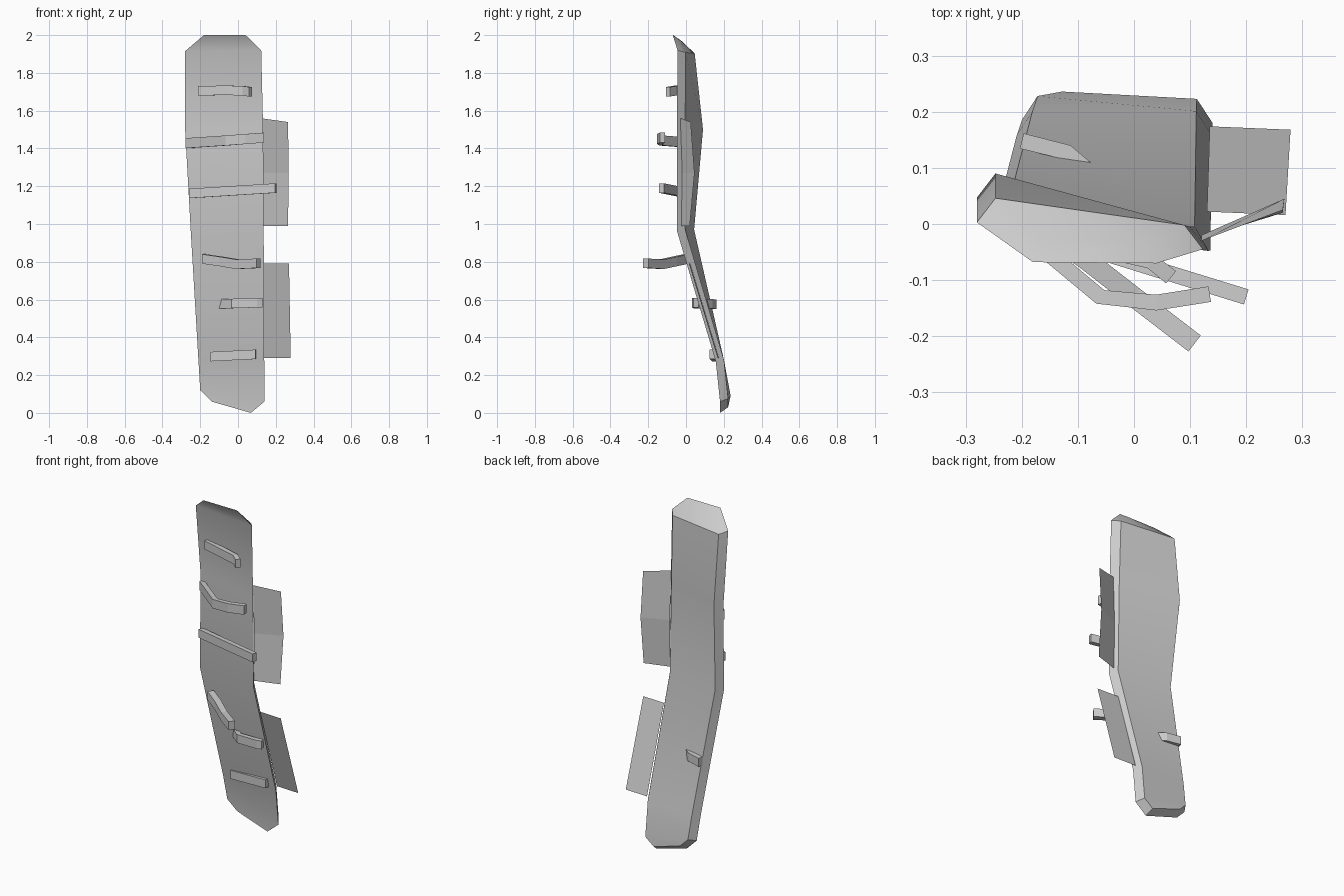
import bpy, bmesh
from mathutils import Vector


def make(name, verts, faces, smooth=None):
    me = bpy.data.meshes.new(name)
    me.from_pydata(verts, [], faces)
    bm = bmesh.new()
    bm.from_mesh(me)
    bmesh.ops.recalc_face_normals(bm, faces=bm.faces)
    bm.to_mesh(me)
    bm.free()
    ob = bpy.data.objects.new(name, me)
    bpy.context.collection.objects.link(ob)
    if smooth:
        bpy.ops.object.select_all(action='DESELECT')
        bpy.context.view_layer.objects.active = ob
        ob.select_set(True)
        bpy.ops.object.shade_smooth_by_angle(angle=smooth)
    return ob


def loft(name, rings, smooth=None):
    """Skin equal-sized rings and cap both ends."""
    n = len(rings[0])
    verts = [v for r in rings for v in r]
    faces = [[i * n + j, i * n + (j + 1) % n, (i + 1) * n + (j + 1) % n, (i + 1) * n + j]
             for i in range(len(rings) - 1) for j in range(n)]
    last = (len(rings) - 1) * n
    faces += [list(range(n)), list(range(last, last + n))]
    return make(name, verts, faces, smooth)


def bar(name, pts, height=0.05, depth=0.028):
    """Rectangular strip swept along a path, mitred at the bends."""
    pts = [Vector(p) for p in pts]
    rings = []
    for i, p in enumerate(pts):
        a, b = pts[max(i - 1, 0)], pts[min(i + 1, len(pts) - 1)]
        t = (b - a).normalized()
        out = Vector((t.y, -t.x, 0)).normalized() * depth / 2
        up = Vector((0, 0, height / 2))
        rings.append([p + out + up, p - out + up, p - out - up, p + out - up])
    loft(name, rings)


# Long bent board: left front (x, y, z), right front (x, y, z), back inset in x and z
rows = [
    ((-0.18, -0.068, 2.0), (0.04, -0.07, 2.0), 0.018, -0.03),
    ((-0.28, 0.003, 1.915), (0.123, -0.045, 1.92), 0.033, -0.012),
    ((-0.28, 0.047, 1.5), (0.133, -0.048, 1.5), 0.033, 0),
    ((-0.25, 0.0, 0.96), (0.136, -0.047, 0.96), 0.028, 0.01),
    ((-0.209, 0.158, 0.27), (0.139, 0.158, 0.27), 0.028, 0.01),
    ((-0.2, 0.185, 0.12), (0.14, 0.18, 0.06), 0.028, 0.015),
    ((-0.14, 0.193, 0.06), (0.068, 0.18, 0.0), 0.012, 0.03),
]
rings = []
for l, r, dx, dz in rows:
    rings.append([l, r, (r[0] - dx, r[1] + 0.043, r[2] + dz),
                  (l[0] + dx, l[1] + 0.043, l[2] + dz)])
loft("board", rings, smooth=0.55)

# Strips across the front of the board
bar("strip_1", [(-0.208, 0.0, 1.705), (-0.06, -0.045, 1.708),
                (0.03, -0.066, 1.705), (0.066, -0.095, 1.7)])
bar("strip_2", [(-0.27, 0.045, 1.428), (-0.06, -0.13, 1.442),
                (0.04, -0.14, 1.45), (0.135, -0.125, 1.457)], 0.053)
bar("strip_3", [(-0.254, 0.01, 1.162), (0.2, -0.13, 1.19)])
bar("strip_4", [(-0.18, 0.0, 0.815), (-0.09, -0.06, 0.802),
                (0.0, -0.13, 0.787), (0.108, -0.213, 0.792)], 0.05, 0.036)
bar("strip_5", [(-0.2, 0.148, 0.575), (-0.12, 0.128, 0.577), (-0.03, 0.052, 0.579),
                (0.1, 0.045, 0.583), (0.125, 0.052, 0.584)], 0.05)
bar("strip_6", [(-0.145, 0.152, 0.298), (0.094, 0.139, 0.31)], 0.05)

# Thin side panels
make("upper_side_panel",
     [(0.12, -0.03, 1.56), (0.265, 0.025, 1.54), (0.12, -0.02, 1.27),
      (0.268, 0.045, 1.27), (0.12, -0.025, 0.99), (0.265, 0.02, 0.99)],
     [(0, 1, 3, 2), (2, 3, 5, 4)])
make("lower_side_panel",
     [(0.13, 0.022, 0.79), (0.27, 0.016, 0.79), (0.279, 0.168, 0.29), (0.135, 0.174, 0.29)],
     [(0, 1, 2, 3)])
